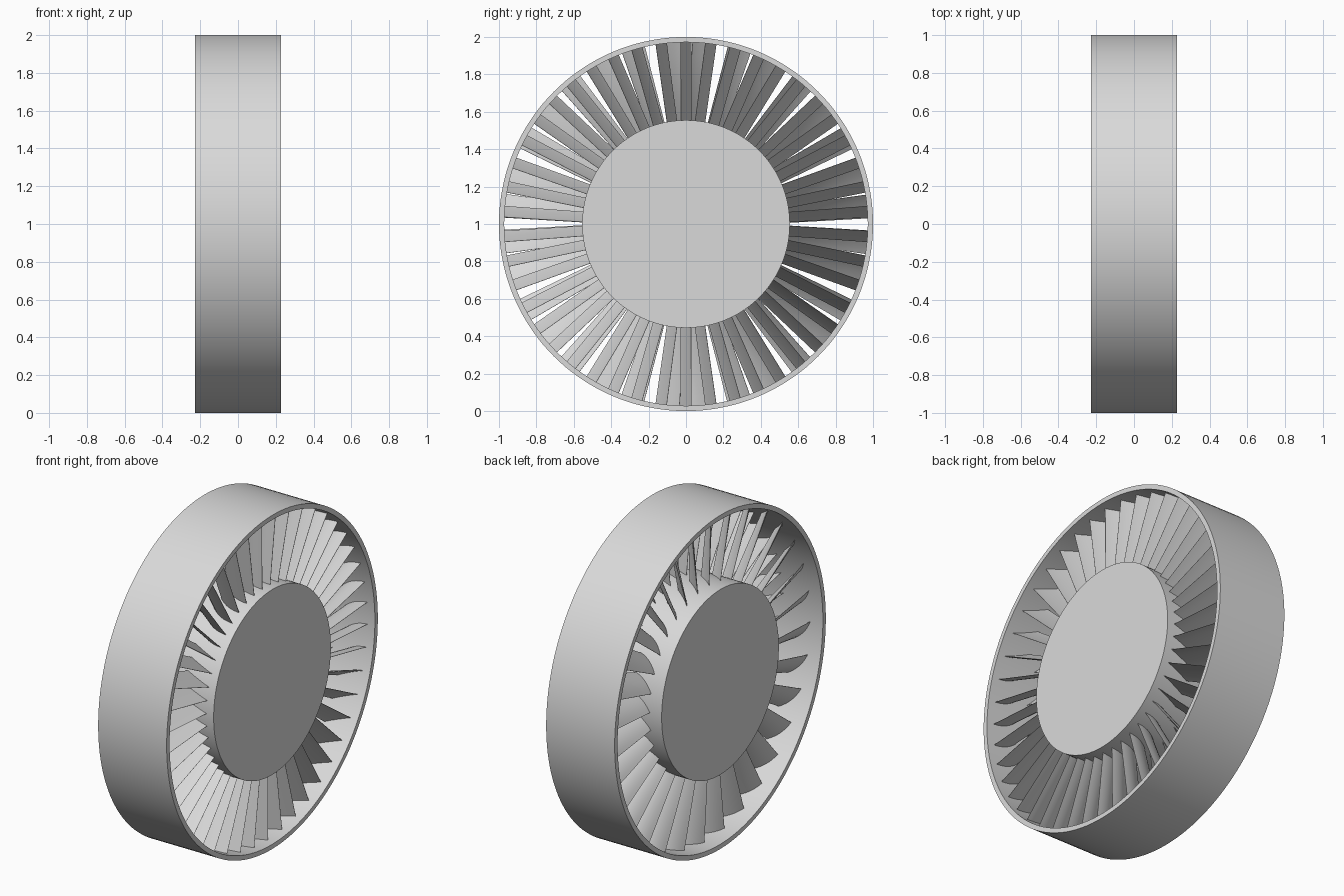
import bpy, bmesh, math

cube = bpy.data.objects.get("Cube")
if cube:
    bpy.data.objects.remove(cube)

HALF = 0.227       # half the axial width
HUB_R = 0.555
WALL_R = 0.972     # inside of the casing
SEGS = 144

grey = bpy.data.materials.new("metal_grey")
grey.use_nodes = True
grey.diffuse_color = (0.7, 0.7, 0.7, 1)
grey.node_tree.nodes["Principled BSDF"].inputs["Base Color"].default_value = (0.7, 0.7, 0.7, 1)


def finish(name, bm):
    """Turn a bmesh into a smooth-shaded object with sharp edges kept."""
    bmesh.ops.recalc_face_normals(bm, faces=bm.faces)
    mesh = bpy.data.meshes.new(name)
    bm.to_mesh(mesh)
    bm.free()
    mesh.materials.append(grey)
    obj = bpy.data.objects.new(name, mesh)
    bpy.context.collection.objects.link(obj)
    bpy.ops.object.select_all(action="DESELECT")
    obj.select_set(True)
    bpy.context.view_layer.objects.active = obj
    bpy.ops.object.shade_smooth_by_angle(angle=math.radians(35))
    return obj


def polar(x, radius, angle):
    """Point around the x axis, raised so the wheel stands on the floor."""
    return (x, radius * math.cos(angle), 1 + radius * math.sin(angle))


def lathe(name, profile, closed, caps=False):
    """Spin (x, radius) points around the x axis."""
    bm = bmesh.new()
    rings = [[bm.verts.new(polar(x, r, 2 * math.pi * i / SEGS)) for i in range(SEGS)]
             for x, r in profile]
    pairs = list(zip(rings, rings[1:]))
    if closed:
        pairs.append((rings[-1], rings[0]))
    for a, b in pairs:
        for i in range(SEGS):
            j = (i + 1) % SEGS
            bm.faces.new((a[i], a[j], b[j], b[i]))
    if caps:
        bm.faces.new(rings[0])
        bm.faces.new(rings[-1])
    return finish(name, bm)


def section(chord, stagger, camber, thickness, steps=8):
    """Closed aerofoil outline as (axial, tangential) points."""
    upper, lower = [], []
    ca, sa = math.cos(stagger), math.sin(stagger)
    for k in range(steps + 1):
        u = k / steps
        along = (u - 0.5) * chord
        bow = camber * chord * 4 * u * (1 - u)
        half = thickness * (0.12 + 0.88 * math.sin(math.pi * u)) / 2
        for side, out in ((half, upper), (-half, lower)):
            h = bow + side
            out.append((along * ca - h * sa, along * sa + h * ca))
    return upper + lower[::-1]


def blade_row(name, count, centre, chords, staggers, camber, thickness, start):
    """Twisted blades lofted from the hub to the casing, repeated in a circle."""
    bm = bmesh.new()
    layers = 6
    for n in range(count):
        base = start + 2 * math.pi * n / count
        loops = []
        for k in range(layers + 1):
            f = k / layers
            radius = HUB_R - 0.005 + f * (WALL_R - HUB_R + 0.01)
            chord = chords[0] + f * (chords[1] - chords[0])
            stagger = math.radians(staggers[0] + f * (staggers[1] - staggers[0]))
            loops.append([bm.verts.new(polar(centre + x, radius, base + s / radius))
                          for x, s in section(chord, stagger, camber, thickness)])
        size = len(loops[0])
        for a, b in zip(loops, loops[1:]):
            for i in range(size):
                j = (i + 1) % size
                bm.faces.new((a[i], a[j], b[j], b[i]))
        bm.faces.new(loops[0])
        bm.faces.new(loops[-1])
    return finish(name, bm)


# Outer casing and solid hub
lathe("outer_casing", [(-HALF, 1), (HALF, 1), (HALF, WALL_R), (-HALF, WALL_R)], closed=True)
lathe("hub", [(-HALF, HUB_R), (HALF, HUB_R)], closed=False, caps=True)

# Two rows of blades, one behind the other
blade_row("right_blades", 46, 0.105, (0.16, 0.16), (20, 22), 0.05, 0.012, math.pi / 2)
blade_row("left_blades", 32, -0.09, (0.15, 0.165), (38, 50), 0.06, 0.012, math.pi / 2 - 0.1)
